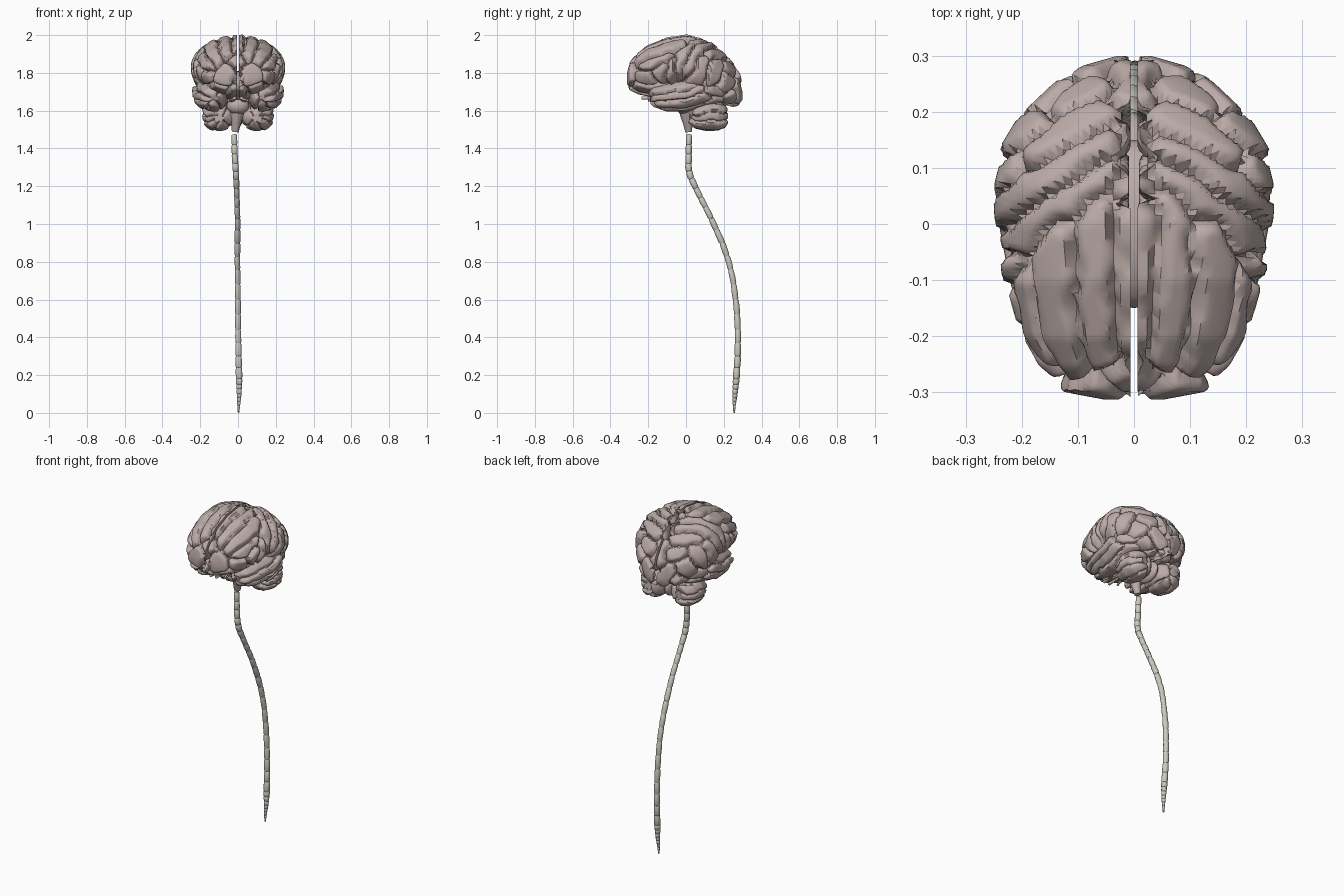
import bpy, bmesh, math
from mathutils import Vector, Matrix, noise
from mathutils.kdtree import KDTree

if "Cube" in bpy.data.objects:
    bpy.data.objects.remove(bpy.data.objects["Cube"])


def material(name, rgb):
    m = bpy.data.materials.new(name)
    m.diffuse_color = (*rgb, 1)
    m.use_nodes = True
    m.node_tree.nodes["Principled BSDF"].inputs["Base Color"].default_value = m.diffuse_color
    return m


CORTEX = material("cortex", (0.50, 0.41, 0.39))
CORD = material("cord", (0.60, 0.58, 0.52))
NERVE = material("nerve", (0.62, 0.52, 0.47))


def finish(name, bm, mat, angle=40):
    me = bpy.data.meshes.new(name)
    bm.to_mesh(me)
    bm.free()
    me.materials.append(mat)
    me.polygons.foreach_set("use_smooth", [True] * len(me.polygons))
    me.set_sharp_from_angle(angle=math.radians(angle))
    ob = bpy.data.objects.new(name, me)
    bpy.context.collection.objects.link(ob)


def bridge(bm, rings):
    n = len(rings[0])
    for a, b in zip(rings, rings[1:]):
        for i in range(n):
            j = (i + 1) % n
            bm.faces.new((a[i], a[j], b[j], b[i]))
    bm.faces.new(rings[0])
    bm.faces.new(rings[-1])
    bmesh.ops.recalc_face_normals(bm, faces=bm.faces[:])


def tube(name, pts, radii, mat, sides=10):
    bm, rings = bmesh.new(), []
    pts = [Vector(p) for p in pts]
    for i, p in enumerate(pts):
        t = pts[min(i + 1, len(pts) - 1)] - pts[max(i - 1, 0)]
        u = t.cross(Vector((1, 0.01, 0))).normalized()
        v = t.cross(u).normalized()
        rings.append([bm.verts.new(p + radii[i] * (u * math.cos(k) + v * math.sin(k)))
                      for k in (2 * math.pi * q / sides for q in range(sides))])
    bridge(bm, rings)
    finish(name, bm, mat, 50)


def ellipsoid(name, loc, size, mat):
    bm = bmesh.new()
    bmesh.ops.create_uvsphere(bm, u_segments=20, v_segments=12, radius=1,
                              matrix=Matrix.LocRotScale(Vector(loc), None, Vector(size)))
    finish(name, bm, mat)


def table(rows, x):
    for a, b in zip(rows, rows[1:]):
        if x <= b[0]:
            f = max(0, (x - a[0]) / (b[0] - a[0]))
            return [p + (q - p) * f for p, q in zip(a, b)]
    return rows[-1]


# A lobe is lofted from (y, width, top, bottom) sections, then carved into one
# object per fold; folds are centre lines of (y, degrees round the section).
def lobe(side, sections, folds, x_in, inner, ny, na, groove, width):
    s = 1 if side == "right" else -1
    y0, y1 = sections[0][0], sections[-1][0]

    def surf(y, deg):
        _, w, top, bot = table(sections, y)
        a = math.radians(deg)
        r = w if math.sin(a) > 0 else inner * w
        return Vector((s * (x_in + r * math.sin(a)), y,
                       (top + bot) / 2 + (top - bot) / 2 * math.cos(a)))

    bm = bmesh.new()
    rings = []
    for i in range(ny + 1):
        y = (y0 + y1) / 2 - (y1 - y0) / 2 * math.cos(math.pi * i / ny)
        rings.append([bm.verts.new(surf(y, 360 * k / na)) for k in range(na)])
    bridge(bm, rings)
    bm.normal_update()
    trees = []
    for line in folds.values():
        pts = [surf(*[p + (q - p) * k / 16 for p, q in zip(a, b)])
               for a, b in zip(line, line[1:]) for k in range(17)]
        t = KDTree(len(pts))
        for i, p in enumerate(pts):
            t.insert(p, i)
        t.balance()
        trees.append(t)
    owner, moved = [], []
    for v in bm.verts:
        q = v.co + noise.noise_vector(v.co * 14 + Vector((3 * s, 0, 0))) * 0.014
        d = sorted((t.find(q)[2], i) for i, t in enumerate(trees))
        f = min(1, (d[1][0] - d[0][0]) / width)
        lift = 0.006 - groove * (1 - f) ** 2 + 0.004 * math.sin(d[0][1] * 2.4)
        owner.append(d[0][1])
        c = v.co + v.normal * lift
        if s * c.x < 0.006:
            c.x = s * 0.006
        moved.append(c)
    bm.verts.index_update()
    for i, name in enumerate(folds):
        part, used = bmesh.new(), {}
        for f in bm.faces:
            if owner[f.verts[0].index] == i:
                for v in f.verts:
                    if v.index not in used:
                        used[v.index] = part.verts.new(moved[v.index])
                part.faces.new([used[v.index] for v in f.verts])
        finish(f"{name}_{side}", part, CORTEX, 60)
    bm.free()


CEREBRUM = [(-.303, .04, 1.80, 1.74), (-.29, .11, 1.85, 1.715), (-.25, .155, 1.905, 1.695),
            (-.2, .185, 1.94, 1.685), (-.1, .213, 1.98, 1.67), (0, .228, 1.994, 1.66),
            (.07, .235, 1.985, 1.655), (.13, .22, 1.96, 1.645), (.2, .178, 1.9, 1.63),
            (.25, .125, 1.84, 1.62), (.28, .08, 1.79, 1.63), (.297, .02, 1.7, 1.66)]
CEREBRUM_FOLDS = {
    "superior_frontal": [(-.24, 15), (-.1, 14), (.03, 13)],
    "middle_frontal": [(-.24, 46), (-.12, 42), (-.02, 36)],
    "inferior_frontal": [(-.23, 74), (-.11, 68)],
    "frontal_operculum": [(-.08, 98), (-.08, 78)],
    "frontal_triangle": [(-.15, 100), (-.13, 88)],
    "lateral_orbital": [(-.24, 100), (-.2, 112)],
    "frontal_pole": [(-.298, 50), (-.298, 100)],
    "precentral": [(.1, 8), (.03, 35), (-.02, 62), (-.04, 98)],
    "postcentral": [(.15, 8), (.09, 38), (.04, 65), (.0, 100)],
    "superior_parietal": [(.2, 12), (.17, 30), (.14, 48)],
    "supramarginal": [(.09, 70), (.08, 95), (.04, 108)],
    "angular": [(.17, 62), (.15, 92)],
    "superior_occipital": [(.25, 20), (.23, 45)],
    "middle_occipital": [(.23, 75), (.21, 108)],
    "inferior_occipital": [(.25, 130), (.19, 140)],
    "occipital_pole": [(.285, 60), (.285, 120)],
    "cuneus": [(.23, 340), (.25, 290)],
    "precuneus": [(.15, 340), (.16, 310)],
    "paracentral": [(.08, 343), (.08, 325)],
    "medial_frontal": [(-.26, 300), (-.2, 335), (0, 340)],
    "cingulate": [(-.15, 280), (0, 305), (.1, 290)],
    "lingual": [(.22, 205), (.08, 195)],
    "occipital_base": [(.2, 172), (.06, 160)],
    "orbital": [(-.25, 150), (-.13, 148)],
    "straight": [(-.25, 190), (-.1, 190)],
    "insular_base": [(-.04, 150), (.04, 140)],
}
TEMPORAL = [(-.195, .03, 1.69, 1.65), (-.17, .07, 1.72, 1.625), (-.1, .093, 1.745, 1.6),
            (0, .112, 1.765, 1.6), (.07, .114, 1.79, 1.62), (.14, .095, 1.79, 1.635),
            (.19, .06, 1.76, 1.65), (.22, .02, 1.72, 1.68)]
TEMPORAL_FOLDS = {
    "superior_temporal": [(-.17, 45), (0, 50), (.15, 52)],
    "middle_temporal": [(-.17, 92), (0, 88), (.07, 82)],
    "posterior_temporal": [(.13, 92), (.18, 80)],
    "inferior_temporal": [(-.14, 128), (.0, 122), (.09, 118)],
    "fusiform": [(-.14, 168), (.15, 160)],
    "parahippocampal": [(-.14, 255), (.12, 230)],
    "transverse_temporal": [(-.1, 345), (.12, 345)],
}
CEREBELLUM = [(.02, .03, 1.58, 1.54), (.05, .07, 1.62, 1.51), (.11, .088, 1.65, 1.497),
              (.17, .078, 1.645, 1.5), (.2, .055, 1.63, 1.515), (.22, .025, 1.6, 1.545)]
CEREBELLUM_FOLDS = {
    "cerebellum_anterior": [(.05, 15), (.16, 15)],
    "cerebellum_upper": [(.05, 62), (.13, 55), (.2, 60)],
    "cerebellum_crus": [(.04, 98), (.12, 95), (.21, 100)],
    "cerebellum_lower": [(.04, 135), (.12, 132), (.2, 140)],
    "cerebellum_tonsil": [(.05, 185), (.16, 185)],
    "cerebellum_inner": [(.05, 265), (.18, 265)],
}
for side in ("right", "left"):
    lobe(side, CEREBRUM, CEREBRUM_FOLDS, 0.012, 0.0, 96, 110, 0.036, 0.032)
    lobe(side, TEMPORAL, TEMPORAL_FOLDS, 0.12, 0.6, 56, 64, 0.026, 0.026)
    lobe(side, CEREBELLUM, CEREBELLUM_FOLDS, 0.1, 0.95, 40, 56, 0.018, 0.018)
    s = 1 if side == "right" else -1
    # Nerves under the frontal lobe
    tube(f"olfactory_tract_{side}", [(s * .018, -.235, 1.667), (s * .018, -.19, 1.667),
         (s * .02, -.1, 1.675)], [.009, .007, .005], NERVE, 8)
    tube(f"optic_nerve_{side}", [(s * .05, -.2, 1.655), (s * .03, -.14, 1.66),
         (0, -.08, 1.665), (-s * .03, -.04, 1.67)], [.006, .007, .008, .007], NERVE, 8)
    ellipsoid(f"cerebral_peduncle_{side}", (s * .03, -.02, 1.68), (.03, .04, .04), CORTEX)

# Deep core, vermis and brain stem
ellipsoid("deep_core", (0, .0, 1.74), (.1, .15, .07), CORTEX)
ellipsoid("cerebellar_vermis", (0, .12, 1.575), (.03, .08, .06), CORTEX)
ellipsoid("pons", (0, -.01, 1.625), (.06, .045, .045), CORTEX)
tube("medulla", [(0, .0, 1.62), (-.005, .003, 1.58), (-.01, .01, 1.53), (-.015, .014, 1.488)],
     [.04, .035, .025, .018], CORTEX, 12)

# Spinal cord: (z, x, y, radius) down the path, cut into segments
PATH = [(0, .003, .255, .004), (.05, .004, .256, .009), (.1, .006, .26, .013),
        (.18, .006, .266, .018), (.3, .003, .274, .017), (.42, .001, .275, .016),
        (.55, .0, .269, .016), (.7, -.001, .25, .015), (.8, -.003, .227, .015),
        (.9, -.003, .192, .016), (1.03, -.002, .133, .015), (1.17, -.007, .062, .015),
        (1.25, -.01, .023, .017), (1.3, -.013, .013, .017), (1.36, -.017, .014, .017),
        (1.475, -.02, .016, .015)]
cuts = [0, .02, .04, .06, .08, .1, .125, .15, .18, .24, .3, .37, .44, .52, .6, .68, .76, .83,
        .9, .97, 1.03, 1.09, 1.14, 1.19, 1.24, 1.28, 1.32, 1.37, 1.42, 1.475]
for i, (lo, hi) in enumerate(zip(cuts, cuts[1:])):
    rows = [table(PATH, lo + (hi - lo) * f) for f in (0, .12, .5, .88, 1)]
    radii = [r[3] * k for r, k in zip(rows, (.85, 1, 1.03, 1, .85))]
    tube(f"spinal_segment_{len(cuts) - 1 - i:02d}", [(r[1], r[2], r[0]) for r in rows],
         radii, CORD)
